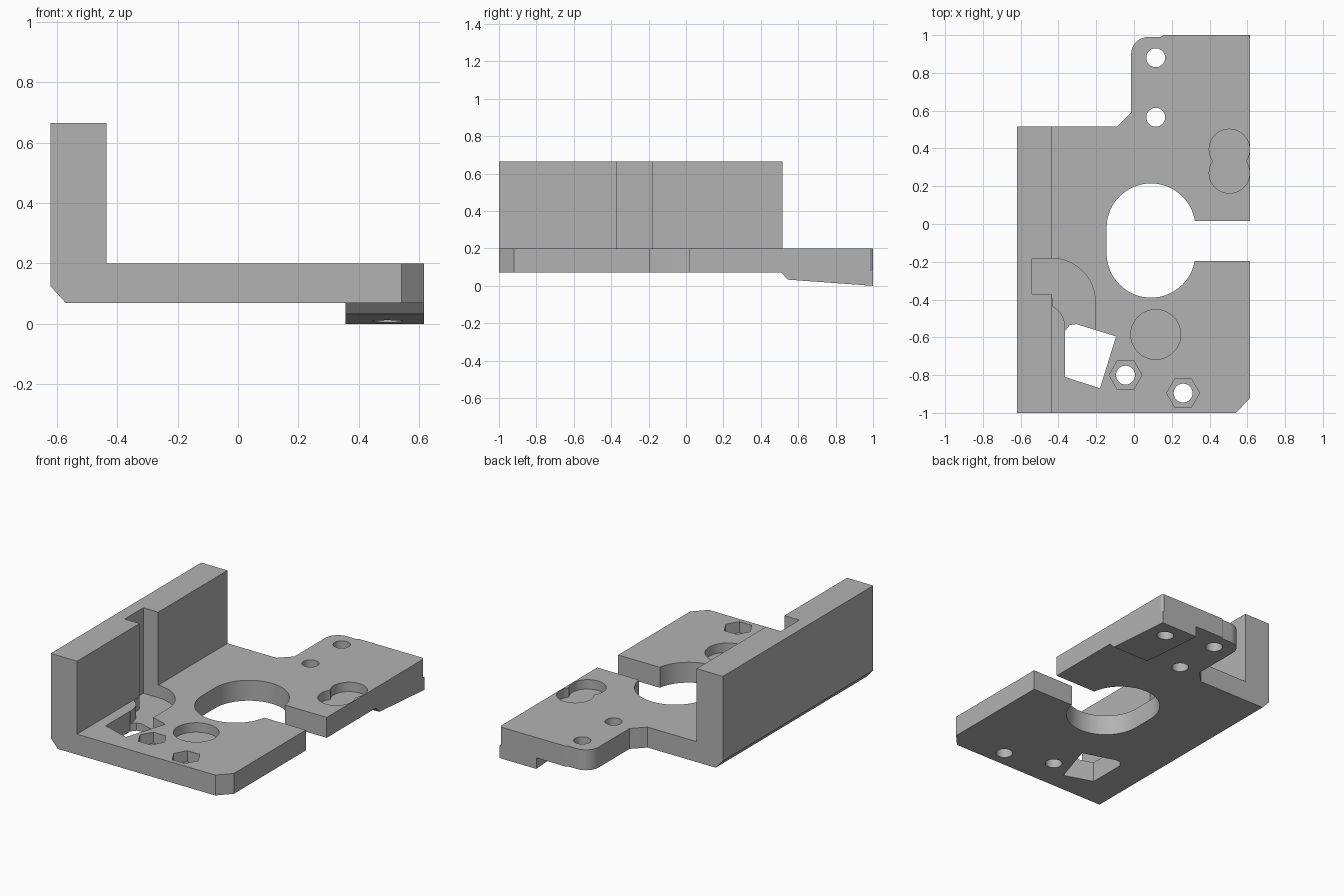
import bpy
import bmesh
from math import cos, sin, pi, radians
from mathutils import Matrix

cube = bpy.data.objects.get("Cube")
if cube:
    bpy.data.objects.remove(cube, do_unlink=True)

grey = bpy.data.materials.new("plain_grey")
grey.use_nodes = True
grey.diffuse_color = (0.45, 0.45, 0.45, 1)
grey.node_tree.nodes["Principled BSDF"].inputs["Base Color"].default_value = (0.45, 0.45, 0.45, 1)

BOTTOM, TOP = 0.07, 0.2
UP = Matrix.Identity(4)
# local x, y, z to world: profile in XZ extruded along Y, profile in YZ extruded along X
ALONG_Y = Matrix(((1, 0, 0, 0), (0, 0, 1, 0), (0, 1, 0, 0), (0, 0, 0, 1)))
ALONG_X = Matrix(((0, 0, 1, 0), (1, 0, 0, 0), (0, 1, 0, 0), (0, 0, 0, 1)))


def arc(cx, cy, r, start, end, steps=16):
    angles = [radians(start + (end - start) * i / steps) for i in range(steps + 1)]
    return [(cx + r * cos(a), cy + r * sin(a)) for a in angles]


def circle(cx, cy, r, sides=48):
    return arc(cx, cy, r, 0, 360, sides)[:-1]


def prism(name, outline, low, high, frame=UP):
    """Extrude a closed outline between two levels."""
    bm = bmesh.new()
    face = bm.faces.new([bm.verts.new((x, y, low)) for x, y in outline])
    extruded = bmesh.ops.extrude_face_region(bm, geom=[face])["geom"]
    for v in extruded:
        if isinstance(v, bmesh.types.BMVert):
            v.co.z = high
    bm.transform(frame)
    bmesh.ops.recalc_face_normals(bm, faces=bm.faces)
    mesh = bpy.data.meshes.new(name)
    bm.to_mesh(mesh)
    bm.free()
    mesh.materials.append(grey)
    ob = bpy.data.objects.new(name, mesh)
    bpy.context.collection.objects.link(ob)
    return ob


def combine(body, tool, operation):
    tool.hide_render = True
    mod = body.modifiers.new(operation.lower(), "BOOLEAN")
    mod.operation = operation
    mod.solver = "EXACT"
    mod.object = tool
    bpy.context.view_layer.objects.active = body
    bpy.ops.object.modifier_apply(modifier=mod.name)
    bpy.data.objects.remove(tool, do_unlink=True)


def cut(outline, low, high, frame=UP):
    combine(bracket, prism("cutter", outline, low, high, frame), "DIFFERENCE")


# Base plate with its rear tongue
plate = [(-0.5, -1), (0.54, -1), (0.615, -0.92), (0.615, 0.985), (0.605, 1), (0.155, 1), (0.14, 0.99)]
plate += arc(0.075, 0.9, 0.09, 90, 180, 10) + [(-0.015, 0.59), (-0.09, 0.515), (-0.5, 0.515)]
bracket = prism("mounting_bracket", plate, BOTTOM, TOP)

# Upright wall with a chamfered lower edge
wall = [(-0.62, 0.125), (-0.57, BOTTOM), (-0.435, BOTTOM), (-0.435, 0.665), (-0.62, 0.665)]
combine(bracket, prism("wall", wall, -1, 0.515, ALONG_Y), "UNION")

# Wedge foot under the tongue
foot = [(0.5, 0.08), (0.51, BOTTOM), (0.545, 0.033), (1, 0), (1, 0.08)]
combine(bracket, prism("foot", foot, 0.355, 0.615, ALONG_X), "UNION")

# Large rounded opening and the gap to the side
opening = arc(0.09, -0.02, 0.235, 0, 180, 32) + arc(0.09, -0.155, 0.235, 180, 360, 32)
cut(opening, -0.1, 0.3)
cut([(0.2, -0.195), (0.7, -0.195), (0.7, 0.015), (0.2, 0.015)], -0.1, 0.3)

# Curved cable channel, wall groove and the window it leads to
FLOOR = 0.12
cut([(-0.54, -0.37), (-0.4, -0.37), (-0.4, -0.182), (-0.54, -0.182)], FLOOR, 0.8)
channel = [(-0.45, -0.182)] + arc(-0.435, -0.412, 0.23, 90, 0)
channel += [(-0.205, -0.62), (-0.36, -0.62)]
channel += arc(-0.49, -0.545, 0.125, 0, 60, 8) + [(-0.435, -0.37), (-0.45, -0.37)]
cut(channel, FLOOR, 0.201)
window = [(-0.365, -0.81), (-0.18, -0.87), (-0.095, -0.595), (-0.305, -0.53), (-0.34, -0.535), (-0.365, -0.565)]
cut(window, -0.1, 0.3)

# Round pockets in the top
for x, y, r in ((0.115, -0.585, 0.132), (0.505, 0.395, 0.107), (0.505, 0.27, 0.107)):
    cut(circle(x, y, r), 0.14, 0.3)

# Screw holes, with hexagonal nut pockets at the front
for x, y in ((0.115, 0.88), (0.115, 0.565), (-0.045, -0.8), (0.26, -0.895)):
    cut(circle(x, y, 0.05, 32), -0.1, 0.3)
    if y < 0:
        cut(circle(x, y, 0.087, 6), 0.13, 0.3)

# Blind hole in the foot
cut(circle(0.495, 0.88, 0.05, 32), -0.1, 0.14)

# Stepped bolt holes through the wall
for y in (-0.075, 0.245):
    for r, depth in ((0.053, 0.3), (0.09, 0.1), (0.122, 0.045)):
        cut(circle(y, 0.52, r), -0.7, -0.62 + depth, ALONG_X)

# Smooth round walls, sharp edges
bpy.ops.object.select_all(action="DESELECT")
bracket.select_set(True)
bpy.context.view_layer.objects.active = bracket
bpy.ops.object.shade_smooth_by_angle(angle=radians(25))
